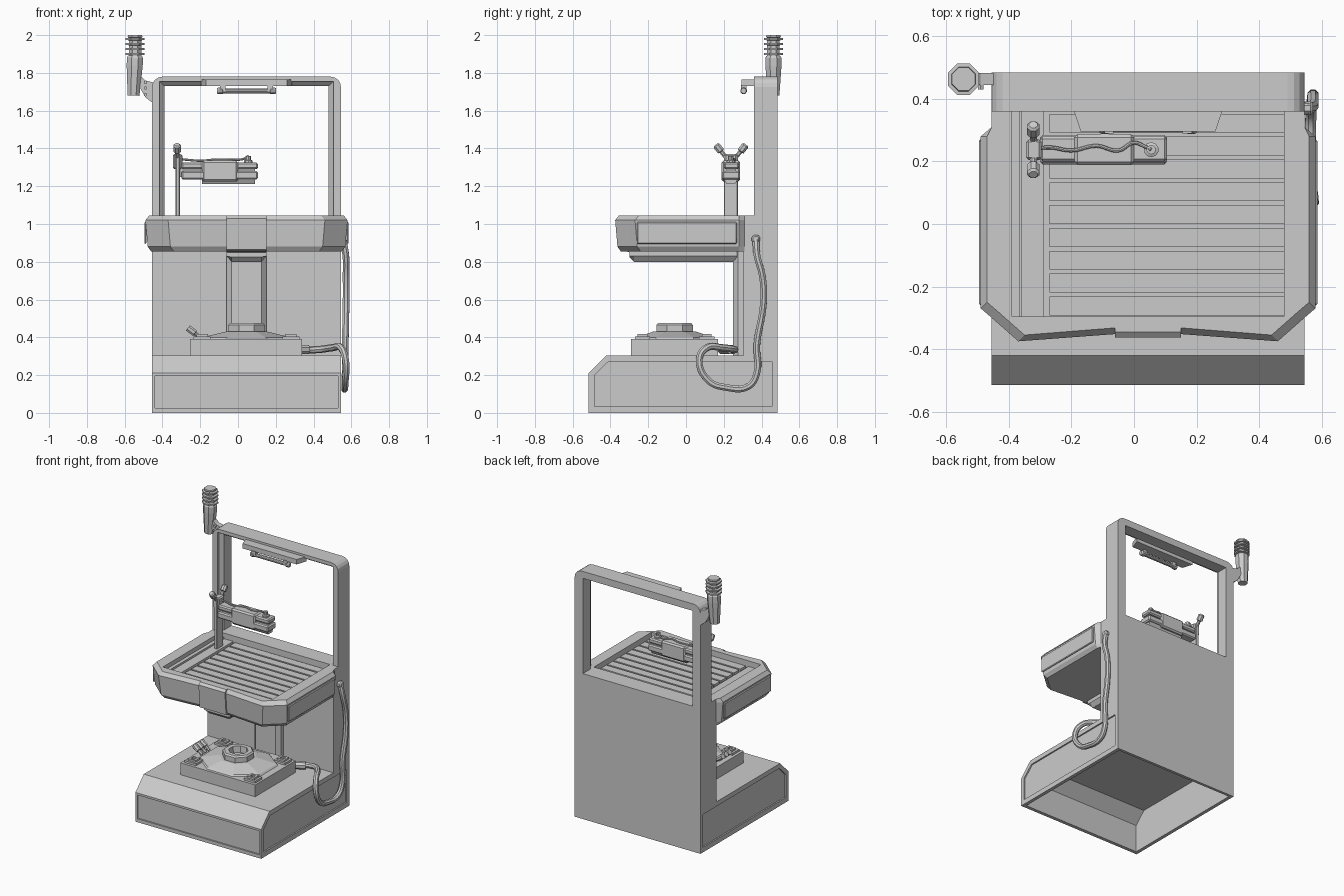
import bpy, bmesh, math
from mathutils import Vector

if "Cube" in bpy.data.objects:
    bpy.data.objects.remove(bpy.data.objects["Cube"])

CX = 0.045  # centre line of the cabinet


def mesh(name, verts, faces):
    me = bpy.data.meshes.new(name)
    me.from_pydata([tuple(v) for v in verts], [], faces)
    bm = bmesh.new()
    bm.from_mesh(me)
    bmesh.ops.recalc_face_normals(bm, faces=bm.faces)
    bm.to_mesh(me)
    bm.free()
    ob = bpy.data.objects.new(name, me)
    bpy.context.collection.objects.link(ob)
    return ob


def loft(name, rings, closed=False):
    n, m = len(rings[0]), len(rings)
    faces = [(i * n + j, i * n + (j + 1) % n, (i + 1) % m * n + (j + 1) % n, (i + 1) % m * n + j)
             for i in range(m if closed else m - 1) for j in range(n)]
    if not closed:
        faces += [tuple(range(n)), tuple(range((m - 1) * n, m * n))]
    return mesh(name, [p for r in rings for p in r], faces)


def prism(name, pts, axis, a, b):
    put = {'x': lambda p, t: (t, p[0], p[1]), 'y': lambda p, t: (p[0], t, p[1]),
           'z': lambda p, t: (p[0], p[1], t)}[axis]
    return loft(name, [[put(p, t) for p in pts] for t in (a, b)])


def box(name, x0, x1, y0, y1, z0, z1, bevel=0):
    ob = prism(name, [(x0, y0), (x1, y0), (x1, y1), (x0, y1)], 'z', z0, z1)
    if bevel:
        m = ob.modifiers.new("bevel", 'BEVEL')
        m.width, m.segments = bevel, 1
    return ob


def rod(name, p0, p1, steps, sides=8):
    """Turned part: steps are (fraction along p0-p1, radius)."""
    p0, p1 = Vector(p0), Vector(p1)
    q = (p1 - p0).to_track_quat('Z', 'Y')
    rings = []
    for t, r in steps:
        rings.append([p0.lerp(p1, t) + q @ Vector((r * math.cos(a), r * math.sin(a), 0))
                      for a in [(k + .5) * math.tau / sides for k in range(sides)]])
    return loft(name, rings)


def tube(name, pts, r):
    cu = bpy.data.curves.new(name, 'CURVE')
    cu.dimensions, cu.bevel_depth, cu.bevel_resolution = '3D', r, 2
    cu.resolution_u, cu.use_fill_caps = 5, True
    sp = cu.splines.new('BEZIER')
    sp.bezier_points.add(len(pts) - 1)
    for bp, p in zip(sp.bezier_points, pts):
        bp.co = p
        bp.handle_left_type = bp.handle_right_type = 'AUTO'
    ob = bpy.data.objects.new(name, cu)
    bpy.context.collection.objects.link(ob)
    bpy.ops.object.select_all(action='DESELECT')
    ob.select_set(True)
    bpy.context.view_layer.objects.active = ob
    bpy.ops.object.convert(target='MESH')
    bpy.ops.object.shade_smooth_by_angle()


def cut(ob, cutter):
    m = ob.modifiers.new("cut", 'BOOLEAN')
    m.operation, m.solver, m.object = 'DIFFERENCE', 'EXACT', cutter
    bpy.context.view_layer.objects.active = ob
    bpy.ops.object.modifier_apply(modifier=m.name)
    bpy.data.objects.remove(cutter)


# Cabinet: base and back wall from one side profile, hollow below, sunk panels
cab = prism("cabinet", [(-.515, 0), (.485, 0), (.485, 1.045), (.36, 1.045), (.36, .86), (.305, .86),
                        (.305, .305), (-.42, .305), (-.515, .21)], 'x', -.455, .545)
cut(cab, prism("c", [(-.49, -.1), (.465, -.1), (.465, .28), (-.41, .28), (-.49, .2)], 'x', -.43, .52))
cut(cab, box("c", -.235, .32, -.27, .15, .2, .4))
side = [(-.485, .035), (.455, .035), (.455, .272), (-.41, .272), (-.485, .2)]
for x in (-.455, .545):
    cut(cab, prism("c", side, 'x', x - .01, x + .01))
cut(cab, box("c", -.44, .53, -.6, -.505, .025, .195))

# Upper frame: rounded arch, then chamfered inner lip
arch = [(-.455, 1.045), (.545, 1.045)]
for cx, start in ((.49, 0), (-.4, 90)):
    arch += [(cx + .055 * math.cos(math.radians(start + k * 22.5)),
              1.725 + .055 * math.sin(math.radians(start + k * 22.5))) for k in range(5)]
frame = prism("upper_frame", arch, 'y', .36, .485)


def rect(i, y):
    return [(-.39 - i, y, .9), (.48 + i, y, .9), (.48 + i, y, 1.73 + i), (-.39 - i, y, 1.73 + i)]


cut(frame, loft("c", [rect(.025, .3), rect(.025, .375), rect(0, .40), rect(0, .6)]))

# Hood and work light under the top beam
prism("light_hood", [(-.195, .37), (-.17, .295), (.26, .295), (.285, .37)], 'z', 1.73, 1.765)
rod("light_tube", (-.11, .305, 1.705), (.2, .305, 1.705),
    [(0, .014), (.02, .018), (.09, .018), (.1, .013), (.9, .013), (.91, .018), (.98, .018), (1, .014)], 10)
for x in (-.08, .17):
    box("light_clip", x - .015, x + .015, .29, .32, 1.7, 1.735)

# Tray with faceted front, bevelled edges and a sunk bed
outline = [(-.455, .36), (-.455, .31), (-.49, .28), (-.49, -.27), (-.455, -.3), (-.37, -.375), (-.06, -.352),
           (.15, -.352), (.46, -.375), (.545, -.3), (.58, -.27), (.58, .28), (.545, .31), (.545, .36)]


def ring(d, z):
    return [(x - math.copysign(d if abs(x - CX) > .3 and y < .3 else 0, x - CX), y + (d if y < .25 else 0), z)
            for x, y in outline]


tray = loft("tray", [ring(.03, .855), ring(.012, .88), ring(0, 1.02), ring(.02, 1.045)])
cut(tray, box("c", -.39, .48, -.295, .4, .985, 1.1))
prism("tray_front_pad", [(-.35, .865), (-.3, .85), (-.3, 1.045), (-.345, 1.045), (-.363, 1.03)], 'x', -.06, .15)
for s in (-1, 1):
    x = CX + s * .535
    box("tray_side_panel", x - .006, x + .006, -.26, .27, .895, 1.01, .005)
for k in range(9):
    y = -.292 + k * .073
    box("bed_slat", -.27, .48, y, y + .06, .98, 1.005)
box("bed_side_strip", -.36, -.29, -.295, .36, .98, 1.005)
box("bed_edge_strip", -.39, -.365, -.295, .36, .98, 1.015)

# Central support bracket below the tray
prism("support_column", [(-.06, .32), (-.06, .275), (-.035, .25), (.125, .25), (.15, .275), (.15, .32)],
      'z', .3, .87)
loft("support_arm", [[(-.06, y, .87), (-.06, y, .83), (-.035, y, z), (.125, y, z), (.15, y, .83), (.15, y, .87)]
                     for y, z in ((-.3, .825), (-.275, .80), (.27, .80))])

# Lower work plate, raised hub and octagonal ring
py = -.06
box("work_plate", -.255, .34, -.29, .17, .28, .39)


def octo(h, k, c, z):
    return [(CX + x, py + y, z) for x, y in ((h, c), (c, k), (-c, k), (-h, c), (-h, -c), (-c, -k), (c, -k), (h, -c))]


loft("plate_hub", [octo(.25, .215, .1, .385), octo(.235, .2, .1, .4), octo(.11, .115, .05, .43)])


def circ(r, z):
    return [(CX + r * math.cos((k + .5) * math.pi / 4), py + r * math.sin((k + .5) * math.pi / 4), z)
            for k in range(8)]


loft("hub_ring", [circ(.105, .425), circ(.105, .465), circ(.095, .475), circ(.065, .475), circ(.06, .425)], True)
for sx in (-1, 1):
    for sy in (-1, 1):
        x, y = CX + sx * .235, py + sy * .17
        box("corner_block", x - .045, x + .045, y - .04, y + .04, .38, .405)
        b = box("corner_socket", x - .03, x + .03, y - .026, y + .026, .4, .418)
        cut(b, box("c", x - .015, x + .015, y - .013, y + .013, .408, .5))
for k in range(3):
    y = -.12 + k * .04
    rod("plate_nozzle", (-.2, y, .4), (-.265, y, .45), [(0, .012), (.4, .012), (.45, .019), (1, .019)])

# Hose from the work plate, looping up the right side
rod("hose_socket", (.28, .19, .335), (.37, .24, .335), [(0, .026), (1, .026)])
tube("hose", [(.3, .2, .335), (.42, .26, .335), (.5, .19, .345), (.545, .11, .345), (.57, .07, .28),
              (.568, .12, .17), (.565, .21, .135), (.565, .33, .14), (.567, .375, .21), (.568, .375, .36),
              (.572, .41, .58), (.572, .405, .72), (.57, .375, .84), (.55, .37, .935)], .019)
rod("hose_inlet", (.53, .37, .92), (.572, .37, .92), [(0, .024), (.8, .024), (1, .016)])

# Scanner arm on a flat post, with a V of two knobs
box("arm_post", -.33, -.308, .2, .275, 1.0, 1.37, .004)
box("arm_clamp", -.345, -.295, .205, .27, 1.29, 1.37, .008)
for s in (-1, 1):
    rod("arm_knob", (-.322, .2375 + s * .02, 1.345), (-.322, .2375 + s * .08, 1.42),
        [(0, .012), (.5, .012), (.55, .021), (.92, .021), (1, .014)])
box("arm_upper_rail", -.3, .105, .2, .28, 1.29, 1.325, .008)
box("arm_spine", -.31, .09, .215, .265, 1.25, 1.30)
box("arm_lower_rail", -.3, .105, .19, .285, 1.235, 1.28, .008)
box("arm_sleeve", -.19, .0, .188, .287, 1.225, 1.335, .01)
prism("arm_lens", [(.2, 1.24), (.215, 1.212), (.26, 1.212), (.275, 1.24)], 'x', -.19, .09)
rod("cable_socket", (.055, .2375, 1.32), (.055, .2375, 1.36), [(0, .024), (.4, .024), (.5, .015), (1, .015)], 10)
tube("arm_cable", [(-.32, .24, 1.345), (-.27, .245, 1.34), (-.2, .235, 1.335), (-.12, .25, 1.341),
                   (-.05, .235, 1.341), (.0, .26, 1.34), (.03, .25, 1.345), (.055, .2375, 1.36)], .006)

# Signal beacon on the upper left corner
lx, ly = -.545, .463
rod("beacon_holder", (lx - .008, ly, 1.68), (lx, ly, 1.89), [(0, .034), (.75, .046), (.95, .046), (1, .04)])
H = .125
steps = [(0, .034)]
for k in range(4):
    z = .15 + k * .21
    steps += [(z, .036), (z + .01, .054), (z + .09, .054), (z + .1, .036)]
rod("beacon_lamp", (lx, ly, 1.875), (lx, ly, 2.0), steps + [(.93, .042), (1, .04)])
prism("beacon_bracket", [(-.45, 1.64), (-.45, 1.75), (-.49, 1.76), (-.52, 1.79), (-.53, 1.74), (-.49, 1.67)],
      'y', .445, .483)
for z in (1.685, 1.72, 1.75):
    rod("bracket_bolt", (-.49, .43, z), (-.49, .46, z), [(0, .01), (1, .01)], 6)
